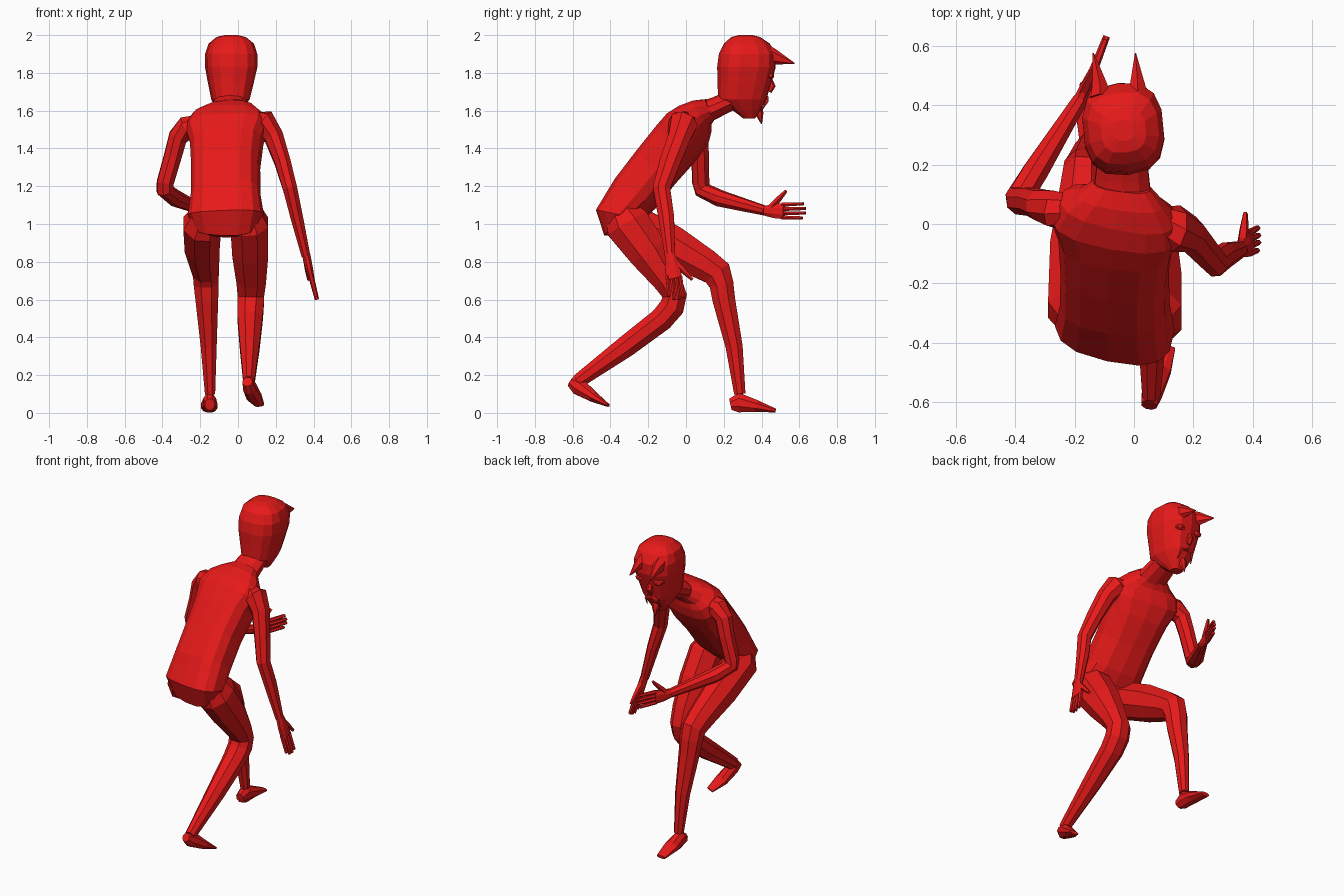
import bpy, bmesh, math
from mathutils import Vector

red = bpy.data.materials.new("red skin")
red.diffuse_color = (0.8, 0.01, 0.01, 1)


def finish(name, bm):
    bmesh.ops.recalc_face_normals(bm, faces=bm.faces)
    me = bpy.data.meshes.new(name)
    bm.to_mesh(me)
    bm.free()
    me.materials.append(red)
    ob = bpy.data.objects.new(name, me)
    bpy.context.collection.objects.link(ob)
    return ob


def loft(name, secs, side=(1, 0, 0), n=8, axis=None, power=1):
    """Skin rings (x, y, z, half width, half depth) along a bent path; power < 1 is boxier."""
    bm = bmesh.new()
    pts = [Vector(s[:3]) for s in secs]
    rings = []
    for i, s in enumerate(secs):
        if axis:
            t = Vector(axis)
        else:
            t = Vector()
            if i > 0:
                t += (pts[i] - pts[i - 1]).normalized()
            if i < len(pts) - 1:
                t += (pts[i + 1] - pts[i]).normalized()
            t.normalize()
        u = Vector(side)
        u = (u - t * u.dot(t)).normalized()
        v = t.cross(u)
        k = 1 / math.cos(math.pi / n) ** power
        ring = []
        for j in range(n):
            a = 2 * math.pi * (j + 0.5) / n
            c, d = (math.copysign(abs(f) ** power, f) for f in (math.cos(a), math.sin(a)))
            ring.append(bm.verts.new(pts[i] + u * s[3] * k * c + v * s[-1] * k * d))
        rings.append(ring)
    for a, b in zip(rings, rings[1:]):
        for j in range(n):
            bm.faces.new((a[j], a[(j + 1) % n], b[(j + 1) % n], b[j]))
    bm.faces.new(rings[0])
    bm.faces.new(rings[-1])
    return finish(name, bm)


def hand(name, wrist, knuckle, tip, spread, thumb):
    w, k, t, s = map(Vector, (wrist, knuckle, tip, spread))
    mid = w.lerp(k, 0.5)
    loft(name + "_palm", [(*w, .026, .022), (*mid, .038, .02), (*k, .042, .015)], s)
    for i, o in enumerate((-.034, -.011, .011, .034)):
        end = k.lerp(t, (0.85, 1, 1, 0.9)[i]) + s * o * 1.1
        loft(f"{name}_finger_{i + 1}", [(*(k.lerp(w, .1) + s * o), .0105, .013), (*end, .008, .01)], s, 6)
    base = w.lerp(k, .15)
    tb = Vector(thumb)
    loft(name + "_thumb", [(*base, .018), (*base.lerp(tb, .6), .013), (*tb, .007)], s, 5)


# Torso, leaning forward with a slight twist
loft("torso", [
    (-.06, -.31, .965, .09, .05), (-.065, -.335, .99, .165, .1), (-.065, -.35, 1.05, .198, .115),
    (-.065, -.27, 1.16, .18, .125), (-.065, -.16, 1.3, .178, .128),
    (-.06, -.05, 1.43, .19, .132), (-.06, .01, 1.51, .22, .122),
    (-.05, .05, 1.56, .195, .098), (-.045, .085, 1.59, .145, .075),
    (-.04, .13, 1.61, .095, .055)], (.97, -.22, 0), 14, None, .75)
loft("neck", [(-.04, .07, 1.58, .1, .06), (-.04, .16, 1.618, .09, .053),
              (-.04, .25, 1.66, .08, .05)], n=10)

# Head, stacked from chin to crown
loft("head", [
    (-.045, .335, 1.558, .035, .03), (-.045, .32, 1.6, .065, .07),
    (-.04, .297, 1.66, .098, .127), (-.038, .31, 1.75, .118, .14),
    (-.036, .32, 1.83, .134, .153), (-.036, .324, 1.9, .134, .148),
    (-.036, .322, 1.955, .117, .12), (-.036, .316, 1.99, .075, .075),
    (-.036, .315, 2.0, .035, .035)], (1, .1, 0), 14, (0, 0, 1), .75)

# Face details
for name, x, tx in (("left", -.115, -.137), ("right", .012, .005)):
    loft(name + "_horn", [(x, .42, 1.9, .032, .045), (x, .46, 1.885, .026, .038),
                          (tx, .575, 1.85, .002)], n=6)
    loft(name + "_eye", [(x + .005, .42, 1.79, .03, .02), (x + .005, .458, 1.785, .026, .016),
                         (x + .005, .466, 1.785, .012, .008)])
    loft(name + "_moustache", [(-.055, .43, 1.67, .008), (x * .6 - .02, .43, 1.655, .008),
                               (x * .8 - .01, .40, 1.6, .002)], (0, 1, 0), 5)
loft("nose", [(-.052, .43, 1.8, .01), (-.054, .455, 1.73, .017), (-.054, .44, 1.7, .012)], n=6)
loft("goatee", [(-.05, .37, 1.63, .03, .03), (-.052, .39, 1.58, .018, .018),
                (-.054, .4, 1.53, .002)], n=6)

# Arms: left one bent forward, right one hanging
loft("left_arm", [
    (-.18, .035, 1.53, .05), (-.27, .05, 1.51, .06), (-.318, .065, 1.46, .05), (-.345, .075, 1.36, .046),
    (-.385, .078, 1.22, .044), (-.388, .088, 1.18, .043), (-.33, .18, 1.135, .042),
    (-.18, .42, 1.07, .025)], (.6, -.5, 0))
loft("right_arm", [
    (.06, .0, 1.54, .06), (.14, -.015, 1.53, .068, .075), (.19, -.035, 1.46, .05, .06),
    (.235, -.085, 1.33, .042, .055), (.275, -.13, 1.19, .038, .046),
    (.31, -.105, 1.04, .033, .042), (.36, -.085, .83, .023, .027)])
hand("left_hand", (-.18, .42, 1.07), (-.135, .52, 1.068), (-.092, .632, 1.07), (0, 0, 1), (-.13, .53, 1.175))
hand("right_hand", (.36, -.085, .84), (.39, -.062, .71), (.418, -.05, .6), (0, 1, 0), (.375, .035, .705))

# Legs: left one steps forward, right one trails
loft("left_leg", [
    (-.17, -.34, 1.06, .07, .07), (-.19, -.28, .995, .1, .108), (-.19, -.08, .89, .092, .105),
    (-.175, .1, .785, .075, .085), (-.17, .165, .74, .068, .078), (-.168, .188, .68, .066, .064),
    (-.165, .2, .6, .06, .06), (-.155, .255, .35, .042, .045), (-.148, .285, .1, .027, .03)])
loft("left_foot", [(-.15, .235, .045, .026, .03), (-.15, .28, .055, .034, .052),
                   (-.152, .37, .037, .043, .032), (-.152, .475, .012, .03, .01)])
loft("right_leg", [
    (.045, -.35, 1.08, .07, .08), (.06, -.31, 1.0, .1, .118), (.065, -.2, .85, .095, .105),
    (.07, -.1, .7, .078, .075), (.068, -.06, .62, .07, .065), (.067, -.075, .56, .069, .066),
    (.064, -.13, .495, .066, .063), (.062, -.32, .35, .052, .057), (.058, -.575, .165, .03, .037)])
loft("right_foot", [(.05, -.61, .165, .026, .026), (.06, -.57, .14, .034, .045),
                    (.085, -.49, .085, .04, .028), (.115, -.412, .04, .025, .008)])
